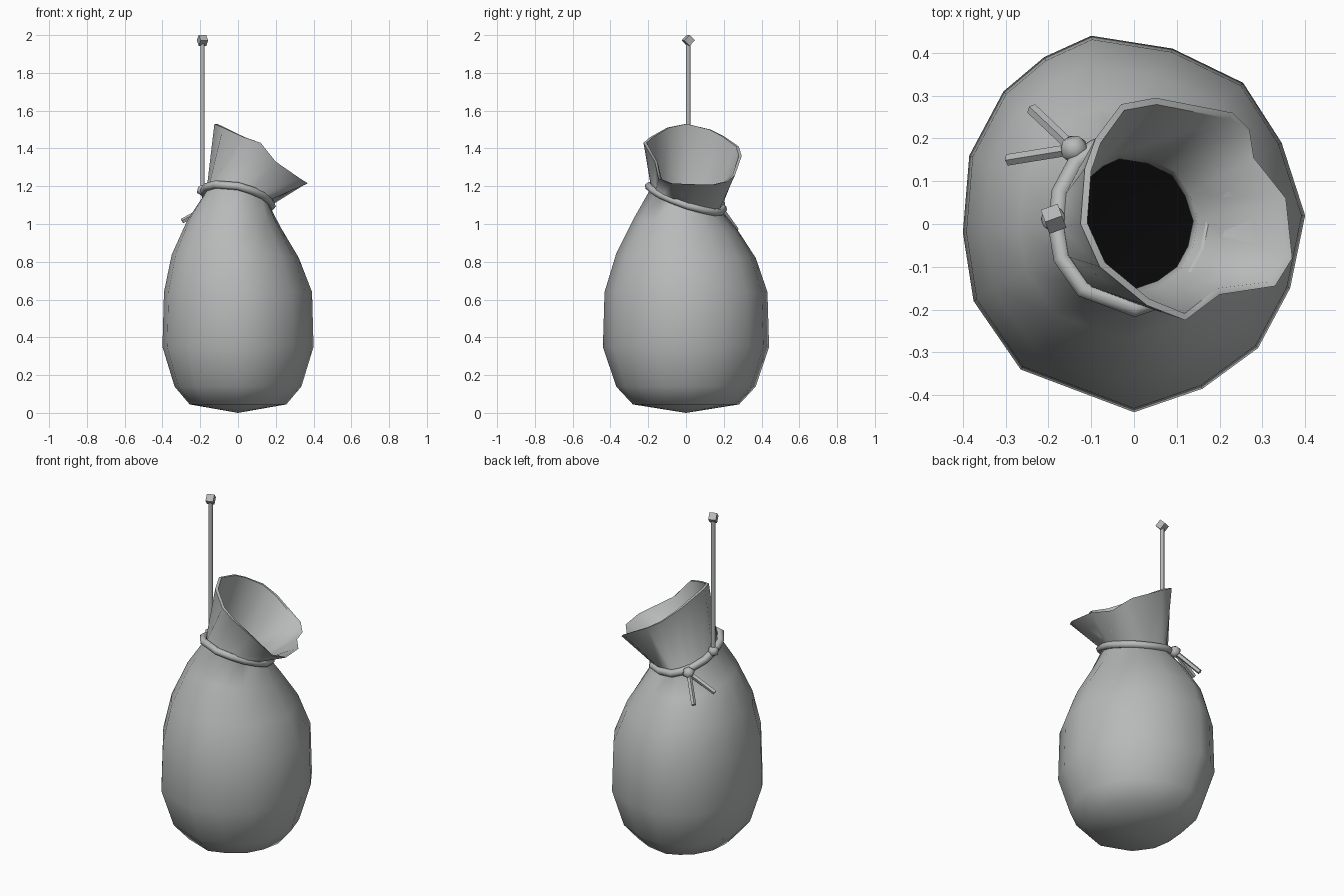
import bpy, math
from mathutils import Vector

if "Cube" in bpy.data.objects:
    bpy.data.objects.remove(bpy.data.objects["Cube"])

# Footprint of the sack at its widest, and the ragged open rim (15 sides each)
OUTLINE = [(.40, .02), (.345, .19), (.255, .33), (.09, .41), (-.10, .44),
           (-.21, .39), (-.305, .31), (-.385, .16), (-.40, -.02), (-.375, -.18),
           (-.265, -.34), (0, -.44), (.16, -.385), (.29, -.29), (.365, -.15)]
RIM = [(.355, .06, 1.21), (.28, .155, 1.21), (.27, .22, 1.225), (.23, .26, 1.26),
       (.05, .295, 1.36), (-.03, .28, 1.41), (-.09, .20, 1.465), (-.115, .13, 1.50),
       (-.125, 0, 1.53), (-.08, -.10, 1.51), (.03, -.19, 1.46), (.12, -.225, 1.43),
       (.20, -.165, 1.33), (.33, -.145, 1.24), (.37, -.08, 1.215)]
N = len(OUTLINE)


def material(name, rgb):
    m = bpy.data.materials.new(name)
    m.diffuse_color = (*rgb, 1)
    m.use_nodes = True
    m.node_tree.nodes["Principled BSDF"].inputs["Base Color"].default_value = m.diffuse_color
    return m


CLOTH = material("grey_cloth", (.47, .49, .48))
DARK = material("dark_inside", (.002, .002, .002))


def ring(scale, z, tilt=0.0, dx=0.0):
    return [Vector((x * scale + dx, y * scale,
                    z + tilt * (-.2 * x - .33 * y) * scale)) for x, y in OUTLINE]


def finish(ob, name, angle=60):
    ob.name = name
    if not ob.data.materials:
        ob.data.materials.append(CLOTH)
    bpy.ops.object.select_all(action='DESELECT')
    ob.select_set(True)
    bpy.context.view_layer.objects.active = ob
    bpy.ops.object.shade_smooth_by_angle(angle=math.radians(angle))
    return ob


def rod(name, a, b, r, sides=6):
    a, b = Vector(a), Vector(b)
    bpy.ops.mesh.primitive_cylinder_add(vertices=sides, radius=r,
                                        depth=(b - a).length, location=(a + b) / 2)
    ob = bpy.context.object
    ob.rotation_euler = (b - a).to_track_quat('Z', 'Y').to_euler()
    return finish(ob, name)


def knot(name, loc, r):
    bpy.ops.mesh.primitive_ico_sphere_add(subdivisions=1, radius=r, location=loc)
    return finish(bpy.context.object, name, 60)


# Sack: stacked rings from base to tilted neck, flared rim, then the lining back
# down through the neck into a dark pit
rim = [Vector(p) for p in RIM]
mid = Vector((.10, .04, 0))
lining = [v - Vector((v.x - mid.x, v.y - mid.y, 0)).normalized() * .016 for v in rim]
rings = [ring(.64, .045), ring(.84, .14), ring(1, .35), ring(.98, .64),
         ring(.84, .83, .1, -.015), ring(.62, 1.0, .4, -.02), ring(.42, 1.13, 1),
         rim, lining, ring(.375, 1.14, 1), ring(.345, 1.09, 1), ring(.40, .98, .4)]
K = len(rings)
verts = [v for r in rings for v in r] + [Vector((0, 0, 0)), Vector((0, 0, .93))]
faces = [(k * N + i, k * N + (i + 1) % N, (k + 1) * N + (i + 1) % N, (k + 1) * N + i)
         for k in range(K - 1) for i in range(N)]
faces += [(K * N, (i + 1) % N, i) for i in range(N)]
faces += [(K * N + 1, (K - 1) * N + i, (K - 1) * N + (i + 1) % N) for i in range(N)]
me = bpy.data.meshes.new("sack")
me.from_pydata(verts, [], faces)
me.materials.append(CLOTH)
me.materials.append(DARK)
for p in me.polygons:
    if min(p.vertices) >= (K - 2) * N and 0 not in p.vertices and K * N not in p.vertices:
        p.material_index = 1
sack = bpy.data.objects.new("sack", me)
bpy.context.collection.objects.link(sack)
finish(sack, "sack")

# Rope tied round the neck
cu = bpy.data.curves.new("neck_rope", 'CURVE')
cu.dimensions = '3D'
cu.bevel_depth, cu.bevel_resolution = .021, 1
sp = cu.splines.new('POLY')
sp.points.add(N - 1)
for p, v in zip(sp.points, ring(.45, 1.135, 1)):
    p.co = (*v, 1)
sp.use_cyclic_u = True
cu.materials.append(CLOTH)
rope = bpy.data.objects.new("neck_rope", cu)
bpy.context.collection.objects.link(rope)

# Knot with two loose ends
P = (-.14, .175, 1.10)
knot("rope_knot", P, .036)
rod("rope_end_a", P, (-.238, .268, .97), .014, 5)
rod("rope_end_b", P, (-.295, .15, 1.015), .014, 5)

# Hanging cord with its lower knot and end bead
C = (-.188, .012)
knot("cord_knot", (*C, 1.18), .033)
rod("hanging_cord", (*C, 1.18), (*C, 1.97), .013)
bpy.ops.mesh.primitive_cube_add(size=.042, location=(*C, 1.972),
                                rotation=(math.radians(45), 0, math.radians(20)))
finish(bpy.context.object, "cord_bead", 30)
